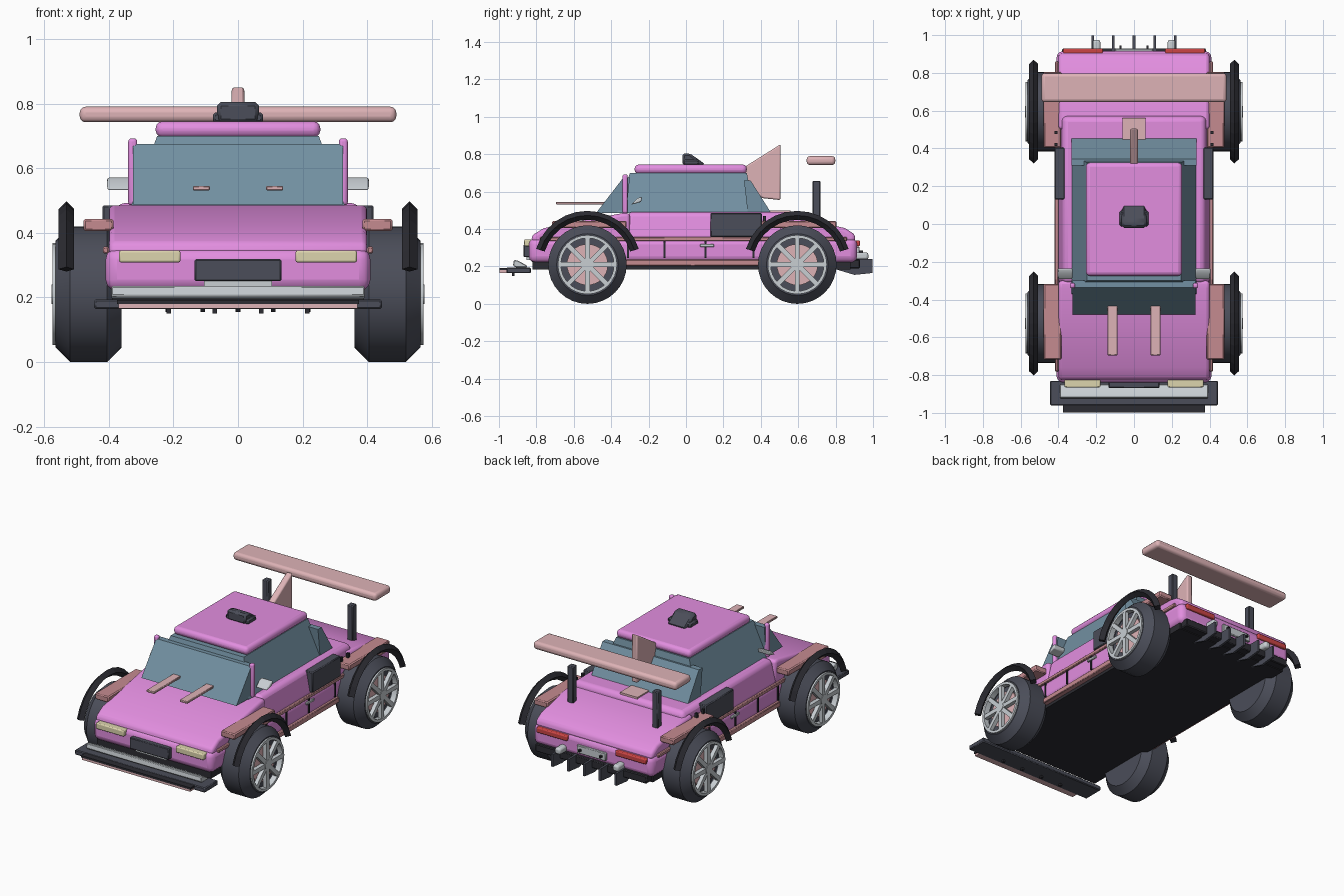
import bpy, bmesh, math
from mathutils import Matrix

if "Cube" in bpy.data.objects:
    bpy.data.objects.remove(bpy.data.objects["Cube"])

def mat(name, r, g, b):
    m = bpy.data.materials.new(name)
    m.diffuse_color = (r, g, b, 1)
    m.use_nodes = True
    m.node_tree.nodes["Principled BSDF"].inputs["Base Color"].default_value = m.diffuse_color
    return m

PINK = mat("body_pink", .76, .27, .74)
PALE = mat("pale_pink", .73, .45, .47)
ROSE = mat("rose", .56, .26, .28)
GLASS = mat("glass", .17, .28, .36)
DARK = mat("dark_grey", .07, .075, .10)
BLACK = mat("black", .025, .025, .032)
CHROME = mat("chrome", .58, .62, .65)
CREAM = mat("cream", .72, .66, .42)
RED = mat("red", .6, .06, .06)

def finish(name, bm, material, bevel=0, segs=3, smooth=False):
    bmesh.ops.recalc_face_normals(bm, faces=bm.faces)
    me = bpy.data.meshes.new(name)
    bm.to_mesh(me)
    bm.free()
    ob = bpy.data.objects.new(name, me)
    bpy.context.collection.objects.link(ob)
    me.materials.append(material)
    if bevel:
        mod = ob.modifiers.new("bevel", 'BEVEL')
        mod.width, mod.segments, mod.limit_method = bevel, segs, 'ANGLE'
    if bevel or smooth:
        bpy.ops.object.select_all(action='DESELECT')
        ob.select_set(True)
        bpy.context.view_layer.objects.active = ob
        bpy.ops.object.shade_smooth_by_angle(angle=math.radians(32))
    return ob

def prism(name, prof, x0, x1, material, bevel=0, segs=3):
    """Side profile of (y, z) points pulled along x."""
    bm = bmesh.new()
    a = [bm.verts.new((x0, y, z)) for y, z in prof]
    b = [bm.verts.new((x1, y, z)) for y, z in prof]
    bm.faces.new(a)
    bm.faces.new(b)
    for i in range(len(a)):
        j = (i + 1) % len(a)
        bm.faces.new((a[i], a[j], b[j], b[i]))
    return finish(name, bm, material, bevel, segs)

def box(name, x, y, z, material, bevel=0, segs=3):
    return prism(name, [(y[0], z[0]), (y[1], z[0]), (y[1], z[1]), (y[0], z[1])],
                 x[0], x[1], material, bevel, segs)

def taper(name, low, high, z, material, bevel=0):
    """Block with lower and upper rectangles given as (half width, y0, y1)."""
    bm = bmesh.new()
    for (w, y0, y1), h in ((low, z[0]), (high, z[1])):
        for p in ((-w, y0), (w, y0), (w, y1), (-w, y1)):
            bm.verts.new((*p, h))
    bmesh.ops.convex_hull(bm, input=bm.verts)
    bmesh.ops.dissolve_limit(bm, angle_limit=.01, verts=bm.verts, edges=bm.edges)
    return finish(name, bm, material, bevel)

def pair(make, name, *args, **kw):
    """Right part plus its mirror on the left."""
    for s, side in ((1, "right"), (-1, "left")):
        ob = make(name + "_" + side, *args, **kw)
        if s < 0:
            ob.data.transform(Matrix.Scale(-1, 4, (1, 0, 0)))
            ob.data.flip_normals()

def lathe(name, prof, y, z, material, segs=32, closed=False):
    """(x, radius) profile turned about an axis along x."""
    bm = bmesh.new()
    vs = [bm.verts.new((x, 0, r)) for x, r in prof]
    es = [bm.edges.new((vs[i], vs[i + 1])) for i in range(len(vs) - 1)]
    if closed:
        es.append(bm.edges.new((vs[-1], vs[0])))
    bmesh.ops.spin(bm, geom=vs + es, cent=(0, 0, 0), axis=(1, 0, 0),
                   angle=2 * math.pi, steps=segs)
    bmesh.ops.remove_doubles(bm, verts=bm.verts, dist=1e-5)
    bmesh.ops.translate(bm, verts=bm.verts, vec=(0, y, z))
    return finish(name, bm, material, smooth=True)

def spokes(name, y, z):
    bm = bmesh.new()
    for i in range(8):
        m = (Matrix.Translation((.562, y, z)) @ Matrix.Rotation(i * math.pi / 4, 4, 'X')
             @ Matrix.Translation((0, 0, .08)) @ Matrix.Diagonal((.024, .026, .14, 1)))
        bmesh.ops.create_cube(bm, size=1, matrix=m)
    return finish(name, bm, CHROME)

def arch(name, y, z):
    """Diamond-section band around the top of the wheel."""
    bm = bmesh.new()
    rings = []
    for i in range(13):
        a = math.radians(17 + 146 * i / 12)
        rings.append([bm.verts.new((x, y + r * math.cos(a), z + r * math.sin(a)))
                      for x, r in ((.507, .263), (.531, .287), (.556, .263), (.531, .239))])
    for a, b in zip(rings, rings[1:]):
        for i in range(4):
            bm.faces.new((a[i], a[(i + 1) % 4], b[(i + 1) % 4], b[i]))
    bm.faces.new(rings[0])
    bm.faces.new(rings[-1])
    return finish(name, bm, BLACK)

# Wheels, arches and flares
for end, y in (("front", -.527), ("rear", .595)):
    pair(lathe, end + "_tyre", [(.36, 0), (.36, .165), (.405, .21), (.52, .21), (.565, .165),
                                (.565, .15), (.53, .15), (.53, 0)], y, .21, DARK)
    pair(lathe, end + "_brake_disc", [(.53, .11), (.545, .11), (.545, 0)], y, .21, PALE)
    pair(lathe, end + "_rim", [(.54, .142), (.575, .142), (.575, .158), (.54, .158)],
         y, .21, CHROME, closed=True)
    pair(lathe, end + "_hub", [(.54, .03), (.577, .03), (.577, 0)], y, .21, CHROME, 16)
    pair(spokes, end + "_spokes", y, .21)
    pair(arch, end + "_arch", y, .21)
    pair(box, end + "_flare", (.385, .478), (y - .19, y + .21), (.405, .443), ROSE, .006, 1)

# Main body
box("floor", (-.39, .39), (-.82, .88), (.185, .235), BLACK)
box("lower_body", (-.41, .41), (-.84, .915), (.22, .352), PINK, .035)
prism("hood", [(-.825, .33), (-.825, .365), (-.76, .405), (-.34, .485), (-.30, .485), (-.30, .33)],
      -.40, .40, PINK, .025)
taper("cabin_base", (.405, -.32, .59), (.375, -.31, .565), (.34, .492), PINK, .025)
prism("rear_deck", [(.5, .33), (.5, .465), (.64, .452), (.85, .405), (.905, .37), (.905, .33)],
      -.40, .40, PINK, .025)

# Glass, pillars and roof
taper("greenhouse", (.33, -.37, .37), (.25, -.30, .325), (.485, .70), GLASS)
prism("windscreen", [(-.48, .487), (-.335, .675), (-.30, .675), (-.32, .487)], -.325, .325, GLASS)
prism("rear_window", [(.455, .487), (.345, .66), (.31, .66), (.33, .487)], -.33, .33, GLASS)
box("roof", (-.255, .255), (-.275, .325), (.695, .745), PINK, .022)
pair(box, "pillar", (.312, .34), (-.34, -.312), (.485, .692), PINK, .01)
pair(prism, "mirror", [(-.295, .53), (-.24, .545), (-.235, .572), (-.26, .565)],
     .325, .405, CHROME, .006, 2)

# Roof scoop, fin and hood strips
scoop = [(-.02, .74), (.07, .74), (.105, .745), (.02, .805), (-.02, .805)]
prism("roof_scoop", scoop, -.065, .065, DARK, .012, 1)
box("roof_scoop_base", (-.078, .078), (-.012, .07), (.74, .772), DARK, .008, 1)
prism("tail_fin", [(.31, .73), (.505, .853), (.505, .555), (.41, .565), (.31, .62)],
      -.02, .02, PALE, .008, 2)
box("fin_plate", (-.06, .06), (.42, .56), (.488, .5), PALE)
pair(box, "hood_strip", (.087, .14), (-.695, -.42), (.531, .545), PALE, .003, 1)

# Rear wing
box("rear_wing", (-.49, .49), (.645, .798), (.742, .79), PALE, .018)
pair(box, "wing_post", (.27, .31), (.677, .718), (.42, .658), DARK, .005, 1)

# Front details
pair(box, "headlight", (.178, .368), (-.865, -.82), (.308, .345), CREAM, .006, 2)
box("grille", (-.134, .134), (-.868, -.82), (.25, .318), DARK, .004, 1)
box("front_plate", (-.105, .105), (-.852, -.82), (.234, .25), CHROME)
prism("front_bumper", [(-.925, .205), (-.92, .235), (-.90, .232), (-.85, .205), (-.85, .195), (-.91, .195)],
      -.392, .392, CHROME, .004, 1)
box("splitter", (-.445, .445), (-.96, -.83), (.164, .194), DARK, .005, 1)
box("splitter_lip", (-.375, .375), (-.998, -.95), (.18, .192), BLACK)
box("splitter_trim", (-.37, .37), (-.996, -.95), (.166, .18), PALE)
for i, x in enumerate((-.215, -.072, .072, .215)):
    box("splitter_bolt_%d" % i, (x - .007, x + .007), (-.93, -.916), (.15, .166), BLACK)

# Side details
pair(box, "side_trim", (.40, .418), (-.78, .86), (.335, .357), ROSE, .004, 1)
pair(box, "sill", (.385, .42), (-.33, .40), (.203, .236), ROSE, .004, 1)
pair(box, "side_vent", (.365, .42), (.13, .405), (.358, .485), DARK, .005, 1)
for i, y in enumerate((-.31, -.115, .105, .36)):
    pair(box, "door_seam_%d" % i, (.40, .416), (y - .005, y + .005), (.245, .335), BLACK)
pair(box, "door_handle", (.405, .42), (.075, .15), (.304, .32), CHROME, .003, 1)
for i, y in enumerate((.42, .485)):
    pair(box, "deck_bolt_%d" % i, (.405, .42), (y - .008, y + .008), (.44, .47), BLACK)

# Rear details
pair(box, "tail_light", (.165, .375), (.89, .93), (.308, .34), RED, .006, 2)
box("rear_plate", (-.1, .1), (.89, .928), (.255, .305), CHROME, .004, 1)
pair(box, "plate_bolt", (.065, .077), (.92, .945), (.274, .286), BLACK)
pair(box, "exhaust", (.178, .218), (.86, .975), (.235, .275), CHROME, .012, 2)
box("rear_valance", (-.38, .38), (.80, .93), (.19, .238), BLACK, .005, 1)
for i in range(5):
    x = (i - 2) * .109
    prism("diffuser_fin_%d" % i, [(.80, .22), (.80, .185), (.90, .155), (.998, .165), (.998, .24), (.88, .24)],
          x - .007, x + .007, DARK)
